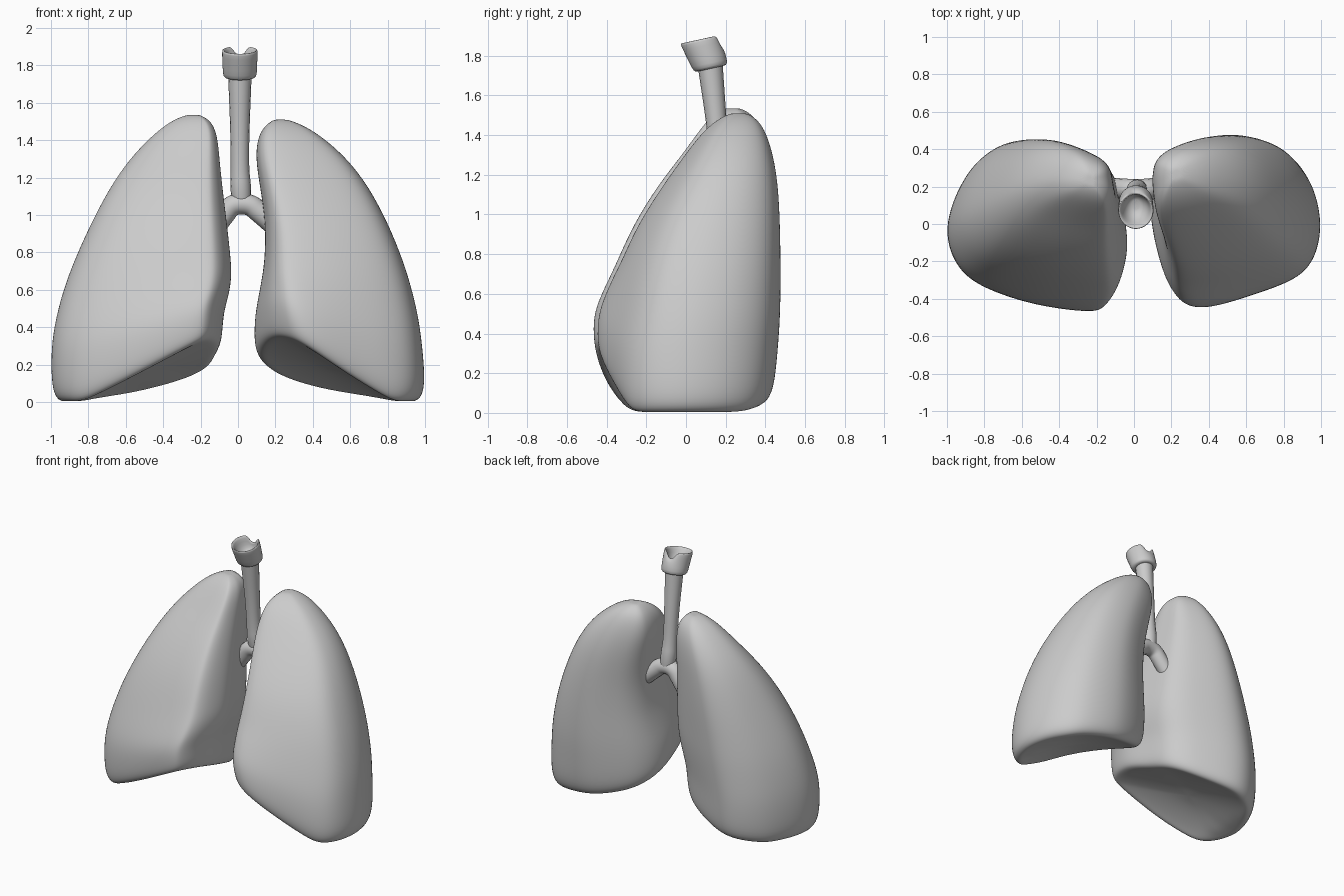
import bpy, bmesh, math

if "Cube" in bpy.data.objects:
    bpy.data.objects.remove(bpy.data.objects["Cube"])


def smooth_ring(pts, steps=4):
    """Closed Catmull-Rom curve through 2D points."""
    out, n = [], len(pts)
    for i in range(n):
        a, b, c, d = (pts[(i + k) % n] for k in (-1, 0, 1, 2))
        for s in range(steps):
            t = s / steps
            out.append(tuple(0.5 * (2 * b[k] + (c[k] - a[k]) * t
                       + (2 * a[k] - 5 * b[k] + 4 * c[k] - d[k]) * t * t
                       + (3 * b[k] - a[k] - 3 * c[k] + d[k]) * t ** 3) for k in (0, 1)))
    return out


def loft(name, rings, subsurf=2):
    """Skin a list of equal-length rings and fan both ends shut."""
    bm = bmesh.new()
    loops = [[bm.verts.new(p) for p in r] for r in rings]
    n = len(loops[0])
    for lo, hi in zip(loops, loops[1:]):
        for i in range(n):
            bm.faces.new((lo[i], lo[(i + 1) % n], hi[(i + 1) % n], hi[i]))
    for ring in (loops[0], loops[-1]):
        mid = bm.verts.new([sum(v.co[k] for v in ring) / n for k in range(3)])
        for i in range(n):
            bm.faces.new((ring[i], ring[(i + 1) % n], mid))
    bmesh.ops.recalc_face_normals(bm, faces=bm.faces)
    me = bpy.data.meshes.new(name)
    bm.to_mesh(me)
    bm.free()
    me.polygons.foreach_set("use_smooth", [True] * len(me.polygons))
    ob = bpy.data.objects.new(name, me)
    bpy.context.collection.objects.link(ob)
    ob.modifiers.new("smooth", "SUBSURF").levels = subsurf
    ob.modifiers["smooth"].render_levels = subsurf
    return ob


def lung(name, low, high, levels, front_rise):
    """low/high: unit outlines (u medial-lateral, v front-back) blended with height.
    levels: z, x medial, x lateral, y front, y back."""
    low, high = smooth_ring(low), smooth_ring(high)

    def ring(level, s=1.0):
        z, xm, xl, yf, yb = level
        f = min(1, max(0, (z - 0.1) / 0.6))
        pts = []
        for (u0, v0), (u1, v1) in zip(low, high):
            u, v = u0 + (u1 - u0) * f, v0 + (v1 - v0) * f
            u, v = 0.5 + (u - 0.5) * s, 0.5 + (v - 0.5) * s
            # sloping, domed base fading out with height
            base = max(0, 0.86 - u) * (0.14 + front_rise * (1 - v))
            h = z + base * max(0, 1 - z / 0.8) + 0.05 * (1 - s * s)
            pts.append((xm + (xl - xm) * u, yf + (yb - yf) * v, h))
        return pts
    rings = [ring(levels[0], s) for s in (0.25, 0.5, 0.75, 0.9)]
    loft(name, rings + [ring(l) for l in levels])


# lungs
left = [(0, .28), (.02, .52), (.08, .75), (.27, .9), (.6, 1), (.86, .84), (1, .5),
        (.9, .22), (.58, .065), (.2, 0), (.07, .05)]
lung("lung_negative_x", left, left,
     [(0, -.13, -.945, -.42, .375), (.03, -.1, -.982, -.45, .415),
      (.12, -.085, -1.0, -.465, .435), (.3, -.08, -1.0, -.468, .445),
      (.45, -.05, -.975, -.435, .45), (.6, -.035, -.935, -.39, .455),
      (.75, -.04, -.88, -.345, .455), (.95, -.06, -.79, -.265, .455),
      (1.15, -.085, -.685, -.14, .445), (1.3, -.1, -.58, -.02, .425),
      (1.42, -.11, -.465, .065, .39), (1.5, -.14, -.365, .13, .34),
      (1.535, -.2, -.28, .19, .28)], 0.28)
rest = [(.9, .21), (1, .45), (.95, .73), (.78, .93), (.48, 1), (.2, .92), (.05, .79)]
lung("lung_positive_x",
     [(0, .6), (.05, .32), (.15, .1), (.3, 0), (.6, .075)] + rest,
     [(0, .6), (.01, .35), (.06, .12), (.18, .01), (.54, .06)] + rest,
     [(0, .13, .945, -.405, .385), (.03, .1, .985, -.432, .425),
      (.12, .085, 1.0, -.45, .45), (.3, .09, .985, -.448, .465),
      (.45, .11, .965, -.415, .475), (.6, .13, .93, -.375, .478),
      (.75, .145, .885, -.33, .478), (.95, .15, .805, -.25, .475),
      (1.15, .12, .7, -.12, .465), (1.3, .095, .585, -.01, .44),
      (1.41, .105, .46, .075, .405), (1.475, .14, .36, .15, .365),
      (1.51, .19, .27, .22, .31)], 0.38)


# windpipe and its two branches
def tube(name, path):
    cu = bpy.data.curves.new(name, "CURVE")
    cu.dimensions = "3D"
    cu.bevel_depth = 1.0
    cu.bevel_resolution = 6
    cu.use_fill_caps = True
    sp = cu.splines.new("NURBS")
    sp.points.add(len(path) - 1)
    for p, (x, y, z, r) in zip(sp.points, path):
        p.co = (x, y, z, 1)
        p.radius = r
    sp.order_u = 3
    sp.use_endpoint_u = True
    sp.resolution_u = 8
    ob = bpy.data.objects.new(name, cu)
    bpy.context.collection.objects.link(ob)
    bpy.ops.object.select_all(action="DESELECT")
    ob.select_set(True)
    bpy.context.view_layer.objects.active = ob
    bpy.ops.object.convert(target="MESH")
    bpy.ops.object.shade_smooth_by_angle()


tube("windpipe", [(.01, .12, 1.77, .064), (.01, .13, 1.68, .06), (.01, .155, 1.45, .051),
                  (.01, .17, 1.25, .048), (.015, .183, 1.13, .058), (.02, .19, 1.06, .048)])
tube("bronchi", [(-.15, .195, .9, .055), (-.08, .19, .99, .055), (-.03, .185, 1.06, .056),
                 (.06, .185, 1.06, .056), (.11, .19, 1.02, .058), (.2, .2, .95, .064)])

# voice box: open cup with a notch at the back of its rim
rings = []
for z, cy, rx, ry, rim in [(1.735, .125, .055, .06, 0), (1.735, .125, .085, .08, 0),
                           (1.755, .12, .092, .09, 0), (1.82, .095, .093, .095, 0),
                           (1.88, .07, .097, .1, 1), (1.885, .07, .09, .095, 1),
                           (1.875, .073, .078, .083, 1), (1.82, .09, .065, .07, 0),
                           (1.785, .105, .035, .04, 0)]:
    ring = []
    for i in range(32):
        a = math.tau * i / 32
        y = ry * math.sin(a)
        notch = math.exp(-((a - math.pi / 2) / 0.4) ** 4) * 0.05
        ring.append((.01 + rx * math.cos(a), cy + y, z + .22 * y - rim * notch))
    rings.append(ring)
loft("voice_box", rings, 1)
